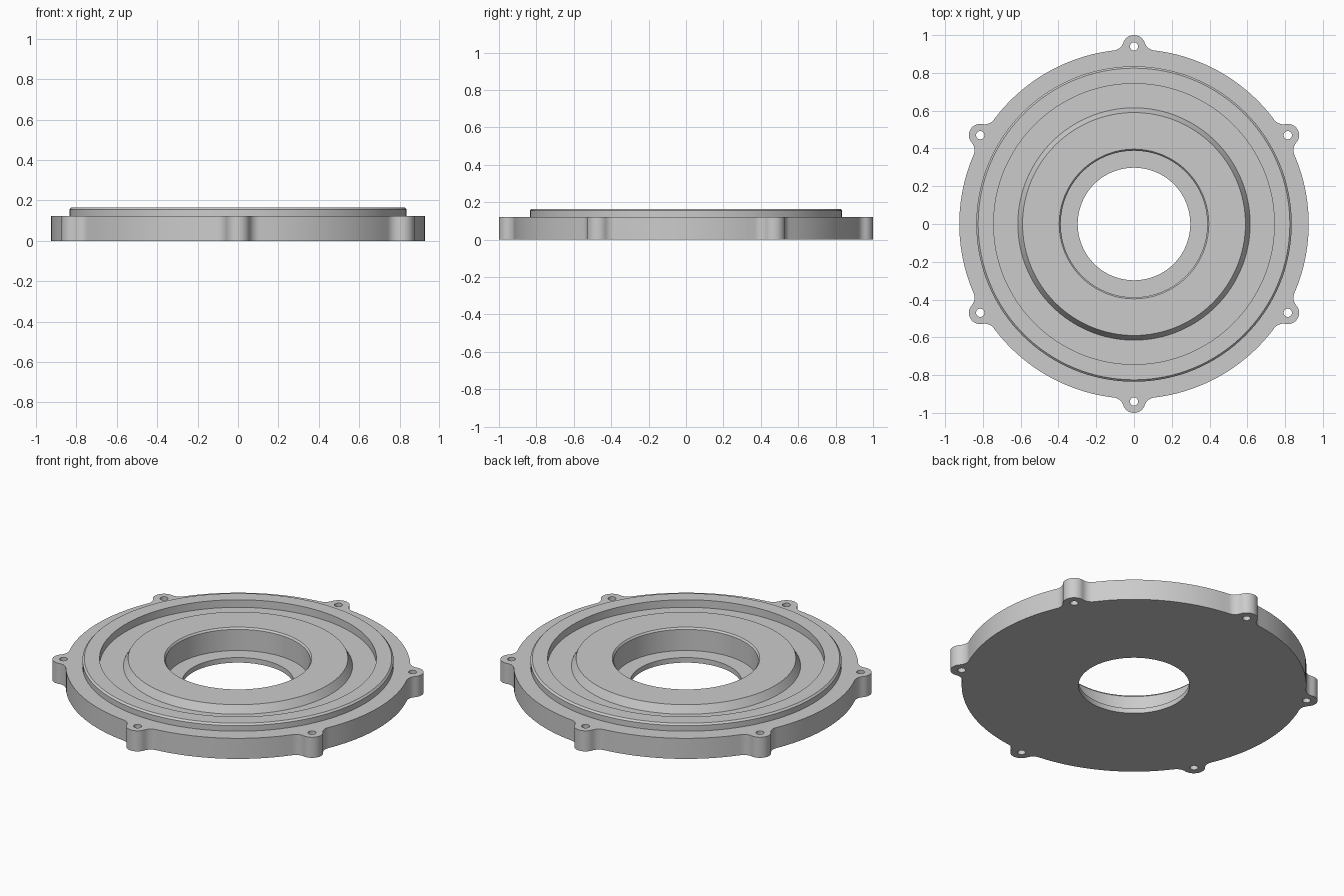
import bpy, bmesh, math
from mathutils import Vector

if "Cube" in bpy.data.objects:
    bpy.data.objects.remove(bpy.data.objects["Cube"])

SEG = 128                        # facets around the turned surfaces
FLANGE_R, FLANGE_H = 0.925, 0.122
LUG_D, LUG_R, FILLET, BOLT_R = 0.94, 0.06, 0.06, 0.022

grey = bpy.data.materials.new("cast_grey")
grey.diffuse_color = (0.6, 0.6, 0.6, 1)
grey.use_nodes = True
grey.node_tree.nodes["Principled BSDF"].inputs["Base Color"].default_value = grey.diffuse_color


def arc(cx, cy, r, a0, a1, n):
    return [Vector((cx + r * math.cos(a0 + (a1 - a0) * i / n),
                    cy + r * math.sin(a0 + (a1 - a0) * i / n))) for i in range(n + 1)]


def circle(cx, cy, r, n):
    return arc(cx, cy, r, 0, 2 * math.pi, n)[:-1]


def flange_outline():
    """Disc with six filleted bolt lugs."""
    fd = FLANGE_R + FILLET
    t = math.acos((fd**2 + LUG_D**2 - (LUG_R + FILLET)**2) / (2 * fd * LUG_D))
    fx, fy = fd * math.cos(t), fd * math.sin(t)
    lug_a = math.atan2(fy, fx - LUG_D)           # direction from lug to fillet centre
    low = arc(fx, -fy, FILLET, math.pi - t, math.pi - lug_a, 8)
    tip = arc(LUG_D, 0, LUG_R, -lug_a, lug_a, 18)
    high = arc(fx, fy, FILLET, math.pi + lug_a, math.pi + t, 8)
    rim = arc(0, 0, FLANGE_R, t, math.pi / 3 - t, 20)
    sector = low[:-1] + tip + high[1:] + rim[1:-1]
    pts = []
    for k in range(6):
        a = math.pi / 6 + k * math.pi / 3
        c, s = math.cos(a), math.sin(a)
        pts += [Vector((p.x * c - p.y * s, p.x * s + p.y * c)) for p in sector]
    return pts


bm = bmesh.new()


def ring(pts, z):
    return [bm.verts.new((p.x, p.y, z)) for p in pts]


def edges(vs):
    return [bm.edges.get((a, b)) or bm.edges.new((a, b)) for a, b in zip(vs, vs[1:] + vs[:1])]


def wall(lo, hi):
    n = len(lo)
    for i in range(n):
        j = (i + 1) % n
        bm.faces.new((lo[i], lo[j], hi[j], hi[i]))


def cap(loops, normal):
    es = [e for vs in loops for e in edges(vs)]
    bmesh.ops.triangle_fill(bm, use_beauty=True, use_dissolve=False, edges=es, normal=normal)


# Flange rim and bolt holes
bottom_loops, top_loops = [], []
outlines = [flange_outline()]
for k in range(6):
    a = math.pi / 6 + k * math.pi / 3
    outlines.append(circle(LUG_D * math.cos(a), LUG_D * math.sin(a), BOLT_R, 20))
for pts in outlines:
    lo, hi = ring(pts, 0), ring(pts, FLANGE_H)
    wall(lo, hi)
    bottom_loops.append(lo)
    top_loops.append(hi)

# Turned section: raised ring, groove, tapered platform, bore, ledge, through hole
profile = [(0.835, FLANGE_H), (0.835, 0.155), (0.825, 0.165), (0.743, 0.165),
           (0.743, 0.12), (0.615, 0.12), (0.59, 0.165), (0.396, 0.165),
           (0.388, 0.155), (0.388, 0.03), (0.298, 0.03), (0.298, 0)]
turned = [ring(circle(0, 0, r, SEG), z) for r, z in profile]
for lo, hi in zip(turned, turned[1:]):
    wall(lo, hi)

# Flange top and flat underside
cap(top_loops + [turned[0]], (0, 0, 1))
cap(bottom_loops + [turned[-1]], (0, 0, -1))
bmesh.ops.recalc_face_normals(bm, faces=bm.faces[:])

mesh = bpy.data.meshes.new("cover_plate")
bm.to_mesh(mesh)
bm.free()
mesh.materials.append(grey)
plate = bpy.data.objects.new("cover_plate", mesh)
bpy.context.collection.objects.link(plate)
bpy.context.view_layer.objects.active = plate
plate.select_set(True)
bpy.ops.object.shade_smooth_by_angle(angle=math.radians(25))
